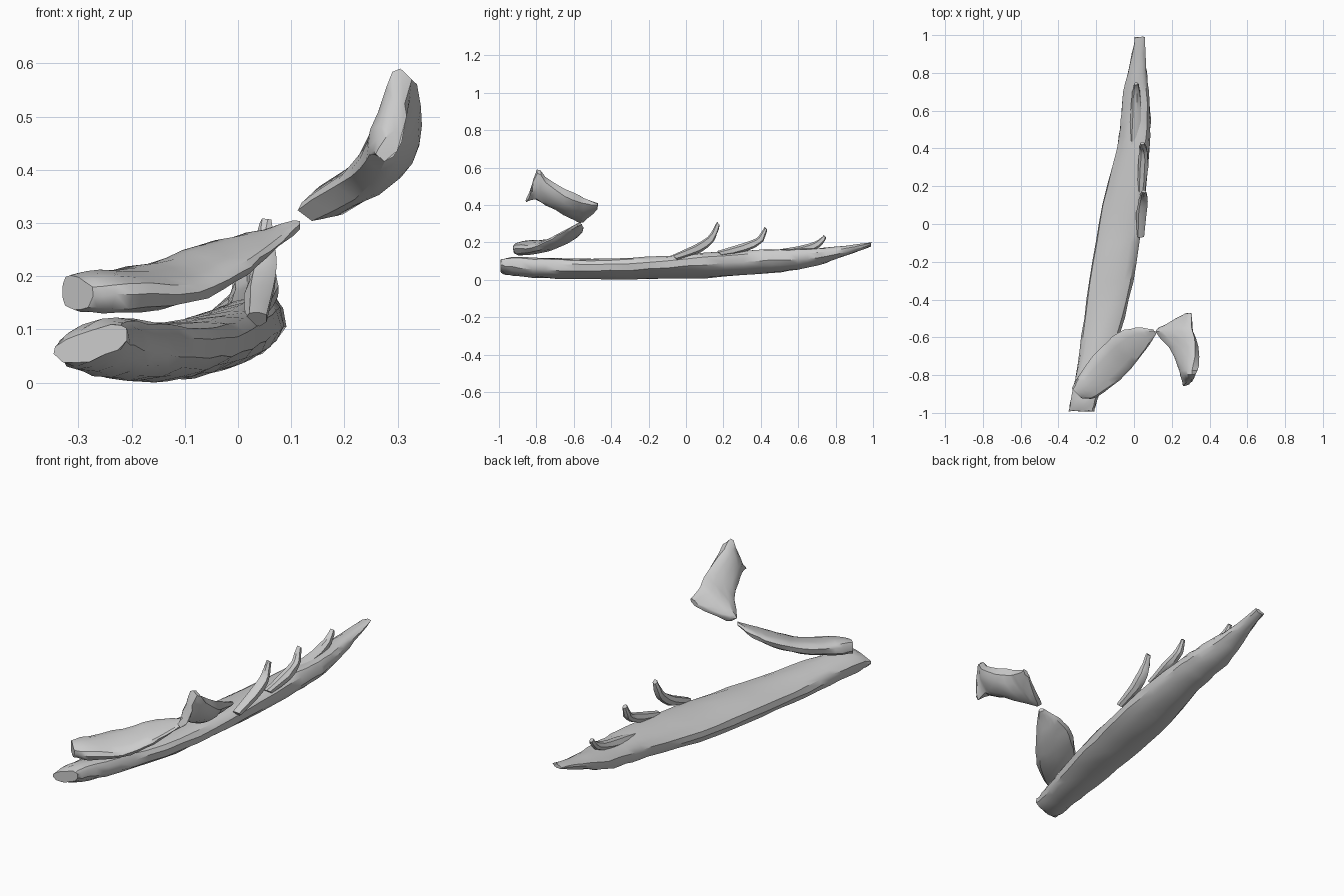
import bpy, bmesh, math, random
from mathutils import Vector

random.seed(4)


def spline(a, b, c, d, t):
    return 0.5 * (2 * b + (c - a) * t + (2 * a - 5 * b + 4 * c - d) * t * t
                  + (3 * b - a - 3 * c + d) * t ** 3)


def loft(name, stations, hint=(0, 0, 1), n=12, steps=3, jitter=0.003, power=0.7):
    """Each station: left edge, right edge, bulge above the chord, bulge below it."""
    keys = [Vector((*l, )) .to_tuple() + tuple(r) + (up, dn) for l, r, up, dn in stations]
    rows = []
    for i in range(len(keys) - 1):
        four = [keys[max(i - 1, 0)], keys[i], keys[i + 1], keys[min(i + 2, len(keys) - 1)]]
        rows += [[spline(*v, s / steps) for v in zip(*four)] for s in range(steps)]
    rows.append(list(keys[-1]))
    bm = bmesh.new()
    rings = []
    for row in rows:
        left, right, up, dn = Vector(row[:3]), Vector(row[3:6]), row[6], row[7]
        chord = (right - left).normalized()
        nrm = Vector(hint) - chord * chord.dot(Vector(hint))
        nrm.normalize()
        ring = []
        for k in range(n):
            a = 2 * math.pi * k / n
            p = left.lerp(right, 0.5 - 0.5 * math.cos(a))
            s = math.sin(a)
            p += nrm * (up if s > 0 else -dn) * abs(s) ** power
            p += Vector([random.uniform(-jitter, jitter) for _ in range(3)])
            ring.append(bm.verts.new(p))
        rings.append(ring)
    for a, b in zip(rings, rings[1:]):
        for k in range(n):
            m = (k + 1) % n
            bm.faces.new((a[k], a[m], b[m], b[k]))
    bm.faces.new(rings[0])
    bm.faces.new(rings[-1])
    bmesh.ops.recalc_face_normals(bm, faces=bm.faces)
    me = bpy.data.meshes.new(name)
    bm.to_mesh(me)
    bm.free()
    ob = bpy.data.objects.new(name, me)
    bpy.context.collection.objects.link(ob)
    bpy.context.view_layer.objects.active = ob
    ob.select_set(True)
    bpy.ops.object.shade_smooth_by_angle(angle=math.radians(35))
    ob.select_set(False)
    return ob


# Long bark slab: y, left x, left z, right x, right z, top bulge, bottom bulge
slab = [(-0.99, -0.345, 0.055, -0.21, 0.10, 0.02, 0.035),
        (-0.93, -0.335, 0.06, -0.195, 0.10, 0.035, 0.055),
        (-0.75, -0.30, 0.05, -0.13, 0.085, 0.045, 0.058),
        (-0.50, -0.265, 0.045, -0.05, 0.08, 0.045, 0.058),
        (-0.20, -0.22, 0.045, 0.015, 0.09, 0.05, 0.058),
        (0.10, -0.165, 0.05, 0.055, 0.12, 0.045, 0.068),
        (0.40, -0.09, 0.07, 0.075, 0.14, 0.045, 0.068),
        (0.55, -0.07, 0.085, 0.085, 0.14, 0.04, 0.062),
        (0.70, -0.055, 0.105, 0.078, 0.145, 0.04, 0.045),
        (0.85, -0.02, 0.15, 0.062, 0.165, 0.022, 0.03),
        (0.99, 0.005, 0.185, 0.055, 0.195, 0.008, 0.01)]
loft("bark_slab", [((xl, y, zl), (xr, y, zr), u, d) for y, xl, zl, xr, zr, u, d in slab],
     n=14)

# Broken twig stubs along the raised edge: x, y, z, radius
twigs = {
    "twig_stub_low": [(0.035, -0.06, 0.12, 0.02), (0.04, 0.06, 0.165, 0.028),
                      (0.05, 0.13, 0.215, 0.024), (0.05, 0.155, 0.255, 0.018),
                      (0.052, 0.172, 0.30, 0.012)],
    "twig_stub_middle": [(0.04, 0.18, 0.14, 0.02), (0.05, 0.31, 0.172, 0.028),
                         (0.05, 0.385, 0.205, 0.022), (0.045, 0.41, 0.235, 0.018),
                         (0.045, 0.427, 0.275, 0.011)],
    "twig_stub_high": [(0.0, 0.40, 0.135, 0.02), (0.01, 0.56, 0.15, 0.03),
                       (0.012, 0.67, 0.175, 0.025), (0.012, 0.72, 0.205, 0.018),
                       (0.012, 0.742, 0.232, 0.01)],
}
for name, path in twigs.items():
    loft(name, [((x - r, y, z), (x + r, y, z), r * 0.9, r * 0.9) for x, y, z, r in path],
         hint=(0, -0.7, 0.7), n=7, steps=2, jitter=0.002)

# Leaf-shaped chip resting on the front end of the slab
loft("middle_chip", [
    ((-0.33, -0.87, 0.185), (-0.275, -0.925, 0.165), 0.025, 0.04),
    ((-0.285, -0.79, 0.19), (-0.20, -0.915, 0.165), 0.03, 0.045),
    ((-0.18, -0.66, 0.215), (-0.075, -0.825, 0.172), 0.02, 0.042),
    ((-0.08, -0.575, 0.25), (0.005, -0.74, 0.205), 0.02, 0.035),
    ((0.01, -0.55, 0.275), (0.06, -0.665, 0.25), 0.012, 0.025),
    ((0.10, -0.56, 0.298), (0.118, -0.582, 0.295), 0.006, 0.008)], n=12)

# Curved upright chip at the top
loft("upper_chip", [
    ((0.27, -0.475, 0.385), (0.305, -0.472, 0.405), 0.008, 0.012),
    ((0.17, -0.53, 0.335), (0.305, -0.53, 0.43), 0.012, 0.035),
    ((0.11, -0.57, 0.325), (0.31, -0.57, 0.45), 0.012, 0.055),
    ((0.185, -0.65, 0.37), (0.325, -0.65, 0.485), 0.012, 0.065),
    ((0.23, -0.75, 0.405), (0.315, -0.75, 0.55), 0.015, 0.06),
    ((0.25, -0.80, 0.43), (0.305, -0.795, 0.59), 0.015, 0.04),
    ((0.265, -0.855, 0.42), (0.30, -0.83, 0.475), 0.012, 0.02)],
    hint=(-0.8, 0, 0.6), n=12, steps=2)
